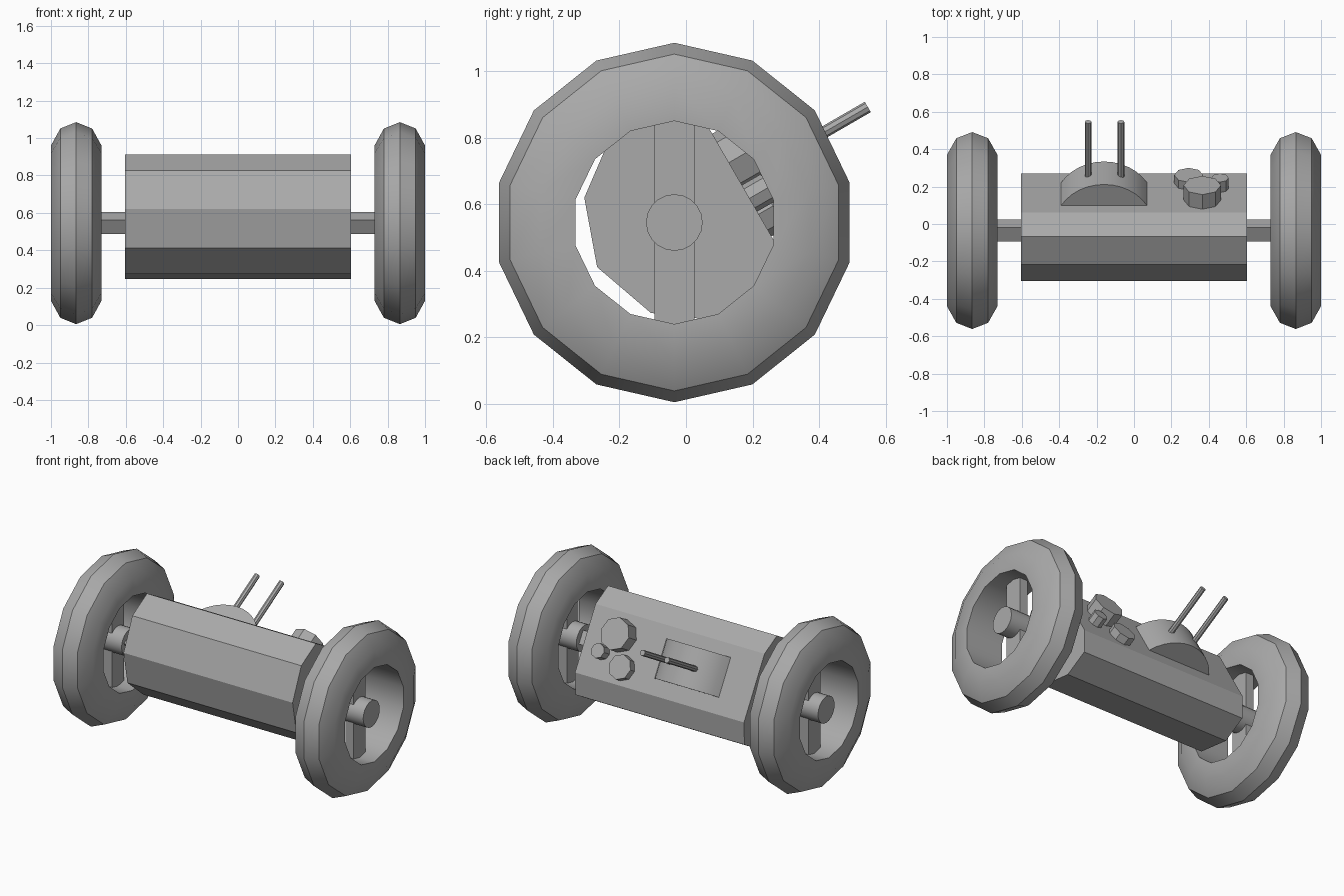
import bpy, bmesh, math
from mathutils import Matrix, Vector

cube = bpy.data.objects.get("Cube")
if cube:
    bpy.data.objects.remove(cube)

grey = bpy.data.materials.new("plain_grey")
grey.use_nodes = True
tone = (0.4, 0.4, 0.4, 1)
grey.diffuse_color = tone
grey.node_tree.nodes["Principled BSDF"].inputs["Base Color"].default_value = tone

AXLE = Vector((0, -0.035, 0.545))
# Body frame: z points out of the tilted rear panel, y runs down along it
TILT = Matrix.Translation(AXLE) @ Matrix.Rotation(math.radians(-60), 4, 'X')
# Frame whose z runs along the axle, with x up
ALONG = Matrix.Translation(AXLE) @ Matrix(((0, 0, 1, 0), (0, 1, 0, 0), (1, 0, 0, 0), (0, 0, 0, 1)))
PANEL = 0.232


def finish(name, bm, smooth=False):
    bmesh.ops.recalc_face_normals(bm, faces=bm.faces)
    mesh = bpy.data.meshes.new(name)
    bm.to_mesh(mesh)
    bm.free()
    mesh.materials.append(grey)
    ob = bpy.data.objects.new(name, mesh)
    bpy.context.collection.objects.link(ob)
    if smooth:
        bpy.ops.object.select_all(action='DESELECT')
        ob.select_set(True)
        bpy.context.view_layer.objects.active = ob
        bpy.ops.object.shade_smooth_by_angle(angle=math.radians(30))
    return ob


def prism(name, points, offset, matrix, smooth=False):
    """Extrude a closed outline by an offset, then place it."""
    bm = bmesh.new()
    face = bm.faces.new([bm.verts.new(p) for p in points])
    new = bmesh.ops.extrude_face_region(bm, geom=[face])["geom"]
    bmesh.ops.translate(bm, vec=offset, verts=[v for v in new if isinstance(v, bmesh.types.BMVert)])
    bm.transform(matrix)
    return finish(name, bm, smooth)


def cylinder(name, radius, z0, z1, sides, matrix, x=0, y=0, turn=0, smooth=False):
    ring = [(x + radius * math.cos(turn + math.tau * i / sides),
             y + radius * math.sin(turn + math.tau * i / sides), z0) for i in range(sides)]
    return prism(name, ring, (0, 0, z1 - z0), matrix, smooth)


def wheel(name, cx):
    # Lathe the tyre section (distance from middle, radius) around the axle
    section = [(-0.135, 0.305), (-0.135, 0.415), (-0.085, 0.506), (0, 0.54),
               (0.085, 0.506), (0.135, 0.415), (0.135, 0.305)]
    bm = bmesh.new()
    sides = 14
    rings = [[bm.verts.new((r * math.cos(math.tau * i / sides), r * math.sin(math.tau * i / sides), cx + w))
              for w, r in section] for i in range(sides)]
    for i in range(sides):
        a, b = rings[i], rings[(i + 1) % sides]
        for j in range(len(section)):
            k = (j + 1) % len(section)
            bm.faces.new((a[j], a[k], b[k], b[j]))
    bm.transform(ALONG)
    finish(name, bm, True)


# Body: outline symmetric about the panel direction
half = [(-0.21, PANEL), (-0.334, 0.156), (-0.334, -0.017), (-0.2, -0.197)]
outline = half + [(0, -0.268)] + [(-y, z) for y, z in reversed(half)]
prism("body", [(-0.605, y, z) for y, z in outline], (1.21, 0, 0), TILT)

# Axle, wheels, hubs and spokes
cylinder("axle", 0.061, -0.8, 0.8, 4, ALONG, turn=math.radians(15))
for side, s in (("left", 1), ("right", -1)):
    wheel(side + "_wheel", s * 0.865)
    cylinder(side + "_hub", 0.085, s * 0.75, s * 0.98, 20, ALONG, smooth=True)
    prism(side + "_spoke", [(-0.305, -0.06, s * 0.835), (0.305, -0.06, s * 0.835),
                            (0.305, 0.06, s * 0.835), (-0.305, 0.06, s * 0.835)],
          (0, 0, s * 0.06), ALONG)

# Curved housing on the rear panel
radius, rise, width = 0.268, 0.13, 0.23
sweep = math.asin(width / radius)
arc = [(-0.16 + radius * math.sin(sweep * (i / 6 - 1)), -0.134,
        PANEL + rise - radius + radius * math.cos(sweep * (i / 6 - 1))) for i in range(13)]
prism("curved_housing", arc, (0, 0.245, 0), TILT, True)

# Twin rods
for side, x in (("left", -0.07), ("right", -0.245)):
    cylinder(side + "_rod", 0.018, 0.29, 0.677, 8, TILT, x, -0.01)

# Cluster of knobs
for size, r, x, y, h in (("large", 0.1, 0.365, -0.074, 0.09),
                         ("medium", 0.077, 0.292, 0.105, 0.05),
                         ("small", 0.046, 0.46, 0.05, 0.065)):
    cylinder(size + "_knob", r, PANEL - 0.01, PANEL + h, 8, TILT, x, y)
